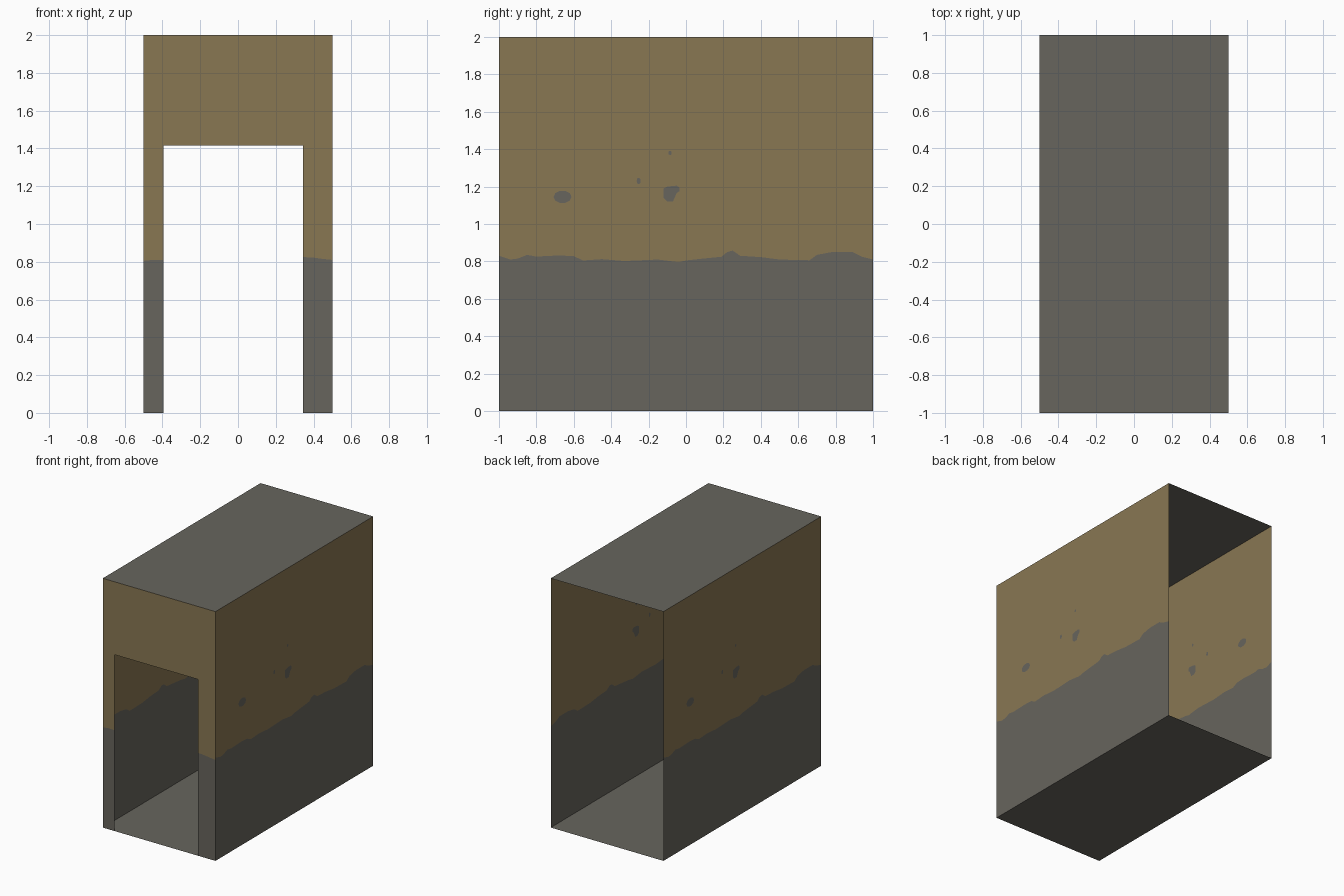
import bpy, math
from mathutils import Vector
from mathutils.geometry import delaunay_2d_cdt

if "Cube" in bpy.data.objects:
    bpy.data.objects.remove(bpy.data.objects["Cube"])


def material(name, rgb):
    m = bpy.data.materials.new(name)
    m.diffuse_color = (*rgb, 1)
    m.use_nodes = True
    m.node_tree.nodes["Principled BSDF"].inputs["Base Color"].default_value = m.diffuse_color
    return m


TAN = material("tan_plaster", (0.25, 0.185, 0.086))
GREY = material("grey_stone", (0.136, 0.130, 0.110))


def sheet(name, polys, place):
    """Thin flat sheet from 2D outlines (points, is_grey); grey outlines win."""
    verts, faces = [], []
    for pts, _ in polys:
        faces.append(list(range(len(verts), len(verts) + len(pts))))
        verts += [Vector(p) for p in pts]
    co, _, tris, _, _, origin = delaunay_2d_cdt(verts, [], faces, 1, 1e-5)
    me = bpy.data.meshes.new(name)
    me.from_pydata([place(*c) for c in co], [], [list(t) for t in tris])
    me.materials.append(TAN)
    me.materials.append(GREY)
    for p, src in zip(me.polygons, origin):
        p.material_index = int(any(polys[i][1] for i in src))
    me.update()
    ob = bpy.data.objects.new(name, me)
    bpy.context.collection.objects.link(ob)


def spot(u, v, ru, rv, n=10):
    return [(u + ru * math.cos(2 * math.pi * i / n),
             v + rv * math.sin(2 * math.pi * i / n)) for i in range(n)]


# side walls: ragged grey lower band, tan plaster above, chipped spots
edge = [(-1, .83), (-.94, .81), (-.9, .815), (-.85, .835), (-.8, .826),
        (-.68, .832), (-.6, .828), (-.55, .805), (-.45, .812), (-.33, .802),
        (-.15, .81), (-.04, .796), (0, .805), (.08, .814), (.19, .825),
        (.22, .85), (.25, .858), (.29, .83), (.4, .823), (.5, .81),
        (.66, .806), (.7, .835), (.78, .85), (.89, .85), (.94, .825), (1, .81)]
side = [([(-1, 0), (1, 0)] + edge[::-1], True),
        (edge + [(1, 2), (-1, 2)], False),
        (spot(-.66, 1.145, .048, .034), True),
        ([(-.12, 1.19), (-.12, 1.14), (-.1, 1.12), (-.07, 1.12), (-.05, 1.165),
          (-.035, 1.175), (-.035, 1.195), (-.05, 1.205), (-.1, 1.2)], True),
        (spot(-.253, 1.23, .011, .018), True),
        (spot(-.085, 1.38, .009, .012), True)]
sheet("right_wall", side, lambda u, v: (0.5, u, v))
sheet("left_wall", side, lambda u, v: (-0.5, -u, v))

# front wall with doorway
L, R, H = -.395, .345, 1.415
left_edge = [(-.5, .805), (-.45, .81), (L, .808)]
right_edge = [(R, .825), (.4, .822), (.45, .815), (.5, .81)]
front = [([(-.5, 0), (L, 0)] + left_edge[::-1], True),
         ([(R, 0), (.5, 0)] + right_edge[::-1], True),
         (left_edge + [(L, H), (-.5, H)], False),
         (right_edge + [(.5, H), (R, H)], False),
         ([(-.5, H), (L, H), (R, H), (.5, H), (.5, 2), (-.5, 2)], False)]
sheet("front_wall", front, lambda u, v: (u, -1, v))

# roof and floor; the back stays open
rect = [([(-.5, -1), (.5, -1), (.5, 1), (-.5, 1)], True)]
sheet("roof", rect, lambda u, v: (u, v, 2))
sheet("floor", rect, lambda u, v: (u, v, 0))
